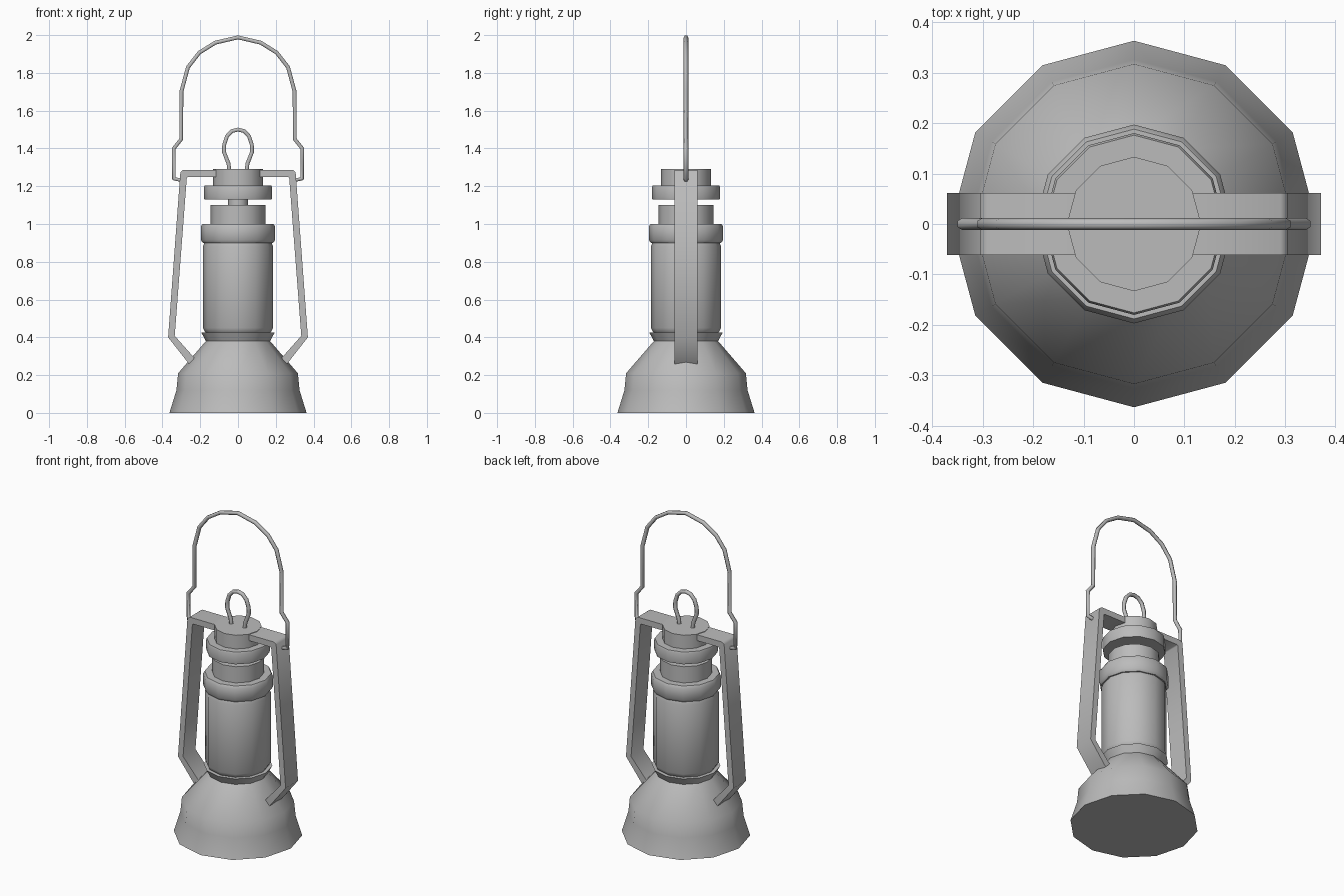
import bpy, bmesh, math
from mathutils import Matrix, Vector

if "Cube" in bpy.data.objects:
    bpy.data.objects.remove(bpy.data.objects["Cube"], do_unlink=True)

SIDES = 12
metal = bpy.data.materials.new("grey_metal")
metal.use_nodes = True
GREY = (0.5, 0.5, 0.5, 1)
metal.diffuse_color = GREY
metal.node_tree.nodes["Principled BSDF"].inputs["Base Color"].default_value = GREY


def finish(obj, angle):
    """Give the part its material and smooth its shallow edges."""
    obj.data.materials.clear()
    obj.data.materials.append(metal)
    bpy.ops.object.select_all(action='DESELECT')
    obj.select_set(True)
    bpy.context.view_layer.objects.active = obj
    bpy.ops.object.shade_smooth_by_angle(angle=math.radians(angle))


def mesh_object(name, bm):
    bmesh.ops.recalc_face_normals(bm, faces=bm.faces)
    mesh = bpy.data.meshes.new(name)
    bm.to_mesh(mesh)
    bm.free()
    obj = bpy.data.objects.new(name, mesh)
    bpy.context.collection.objects.link(obj)
    return obj


def lathe(name, profile):
    """Turn (radius, height) points into a closed twelve-sided solid."""
    bm = bmesh.new()
    rings = []
    for r, z in profile:
        turn = [Matrix.Rotation(math.tau * i / SIDES, 3, 'Z') for i in range(SIDES)]
        rings.append([bm.verts.new(m @ Vector((r, 0, z))) for m in turn])
    for low, high in zip(rings, rings[1:]):
        for i in range(SIDES):
            j = (i + 1) % SIDES
            bm.faces.new((low[i], low[j], high[j], high[i]))
    bm.faces.new(rings[0])
    bm.faces.new(rings[-1])
    finish(mesh_object(name, bm), 50)


def wire(name, half, radius):
    """Sweep a hexagonal wire along a path mirrored across x = 0."""
    path = half + [(-x, z) for x, z in reversed(half[:-1])]
    curve = bpy.data.curves.new(name, 'CURVE')
    curve.dimensions = '3D'
    curve.bevel_depth = radius
    curve.bevel_resolution = 1
    curve.use_fill_caps = True
    spline = curve.splines.new('POLY')
    spline.points.add(len(path) - 1)
    for point, (x, z) in zip(spline.points, path):
        point.co = (x, 0, z, 1)
    obj = bpy.data.objects.new(name, curve)
    bpy.context.collection.objects.link(obj)
    bpy.ops.object.select_all(action='DESELECT')
    obj.select_set(True)
    bpy.context.view_layer.objects.active = obj
    bpy.ops.object.convert(target='MESH')
    finish(bpy.context.object, 70)


def strap(name, side, outer, inner, half_width):
    """Flat bent bar, extruded from its side outline."""
    bm = bmesh.new()
    n = len(outer)
    rows = []
    for y in (-half_width, half_width):
        rows.append([bm.verts.new((side * x, y, z)) for x, z in outer + inner[::-1]])
    front, back = rows
    for i in range(2 * n):
        j = (i + 1) % (2 * n)
        bm.faces.new((front[i], front[j], back[j], back[i]))
    # Edge strips, one quad per segment
    for row in rows:
        for i in range(n - 1):
            k = 2 * n - 1 - i
            bm.faces.new((row[i], row[i + 1], row[k - 1], row[k]))
    finish(mesh_object(name, bm), 60)


# Body, from the fuel tank up to the cap
lathe("fuel_tank", [(0.363, 0), (0.326, 0.12), (0.317, 0.21),
                    (0.17, 0.38), (0.194, 0.425), (0.15, 0.425)])
lathe("chimney", [(0.15, 0.40), (0.176, 0.43), (0.186, 0.45),
                  (0.186, 0.88), (0.176, 0.905)])
lathe("lower_collar", [(0.186, 0.90), (0.197, 0.915), (0.197, 0.985), (0.188, 1.0)])
lathe("vent", [(0.146, 0.99), (0.146, 1.10)])
lathe("neck", [(0.053, 1.09), (0.053, 1.14)])
lathe("upper_collar", [(0.178, 1.13), (0.18, 1.14), (0.18, 1.195), (0.176, 1.205)])
lathe("cap", [(0.133, 1.20), (0.133, 1.29)])

# Side straps joining the cap to the tank
outer = [(0.10, 1.287), (0.29, 1.287), (0.305, 1.275), (0.370, 0.40), (0.26, 0.26)]
inner = [(0.10, 1.25), (0.265, 1.25), (0.271, 1.245), (0.335, 0.408), (0.23, 0.29)]
for label, side in (("left", 1), ("right", -1)):
    strap(label + "_strap", side, outer, inner, 0.061)

# Wire lifting loop and carrying handle
wire("lifting_loop", [(-0.045, 1.27), (-0.05, 1.32), (-0.074, 1.38), (-0.073, 1.42),
                      (-0.058, 1.465), (-0.032, 1.492), (0, 1.50)], 0.012)
wire("carrying_handle", [(-0.29, 1.23), (-0.34, 1.24), (-0.34, 1.40), (-0.30, 1.45),
                         (-0.30, 1.70), (-0.265, 1.83), (-0.205, 1.907),
                         (-0.12, 1.96), (0, 1.988)], 0.012)
